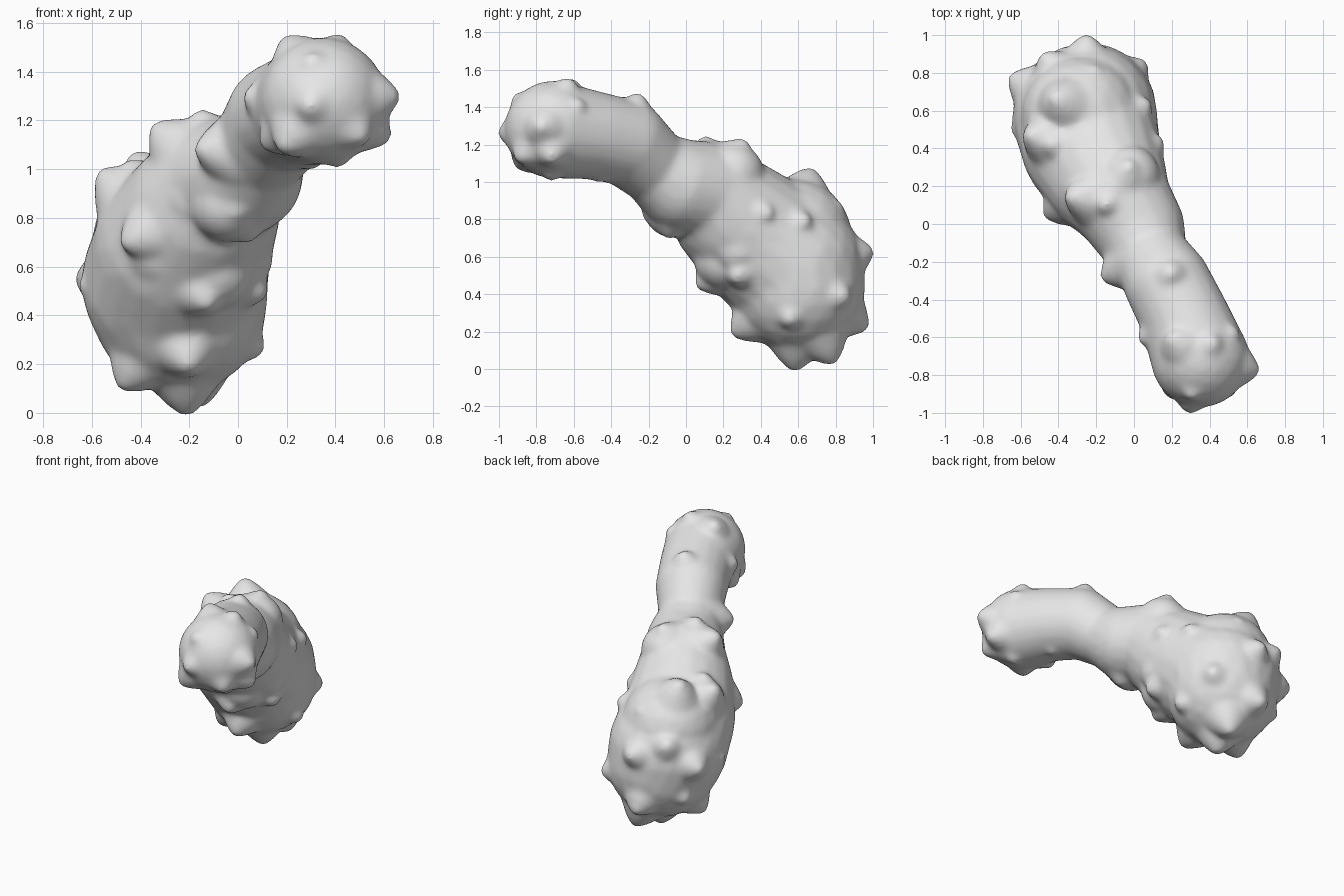
import bpy
import bmesh
from mathutils import Vector, Matrix

default_cube = bpy.data.objects.get("Cube")
if default_cube:
    bpy.data.objects.remove(default_cube, do_unlink=True)

# One plain grey material
grey = bpy.data.materials.new("plain grey")
grey.use_nodes = True
colour = (0.8, 0.8, 0.8, 1)
grey.diffuse_color = colour
grey.node_tree.nodes["Principled BSDF"].inputs["Base Color"].default_value = colour

# Bent spine, from the narrow end to the wide end: x, y, z, radius
spine = [
    (.35, -.71, 1.28, .262), (.27, -.5, 1.25, .238), (.18, -.32, 1.21, .232),
    (.08, -.16, 1.07, .2), (.02, -.02, .98, .25), (-.08, .14, .94, .275),
    (-.15, .25, .82, .325), (-.23, .42, .67, .37), (-.26, .57, .54, .385),
    (-.24, .6, .44, .36),
]
hump = [(-.23, .42, .67, .36), (-.28, .57, .7, .32)]

# Broad swellings at the shoulders and the collar around the waist
swellings = [
    (.19, -.3, 1.3, .15), (-.2, .12, 1.04, .15), (-.03, .25, 1.04, .17),
    (.09, .02, .94, .155), (-.04, -.07, .86, .16), (-.1, .21, .59, .17),
    (-.3, .21, .67, .18), (.0, .29, .64, .145), (0, -.16, 1.04, .15),
    (-.1, .18, 1.07, .15), (-.17, .03, .88, .14),
]

# Tips of the knobs on each stretch of the body
head_knobs = [
    (.29, -1, 1.26), (.19, -.6, 1.54), (.42, -.62, 1.55), (.66, -.78, 1.3),
    (.62, -.72, 1.12), (.1, -.7, 1.09), (.03, -.62, 1.3), (.54, -.56, 1.42),
    (.42, -.72, 1.01), (.3, -.92, 1.46), (.52, -.9, 1.12), (.18, -.9, 1.08),
    (.3, -.45, 1), (.15, -.35, .98),
]
neck_knobs = [
    (.2, -.25, 1.47), (.44, -.38, 1.2), (-.17, -.29, 1.08), (.32, -.2, 1.12),
    (-.16, .1, 1.24), (-.35, .14, 1.18), (.25, .04, .93), (-.02, -.22, .8),
    (0, 0, .68), (-.02, .32, 1.22), (.15, .45, .83), (-.36, .09, .98),
    (-.25, -.05, .82), (.13, -.06, .79), (.03, -.1, .7),
]
body_knobs = [
    (-.42, .67, 1.07), (-.57, .47, .99), (-.46, .42, 1.03), (-.66, .78, .55),
    (-.65, .5, .52), (-.48, .48, .1), (-.47, .04, .69), (-.21, .58, -.01),
    (-.15, .79, .03), (.1, .55, .25), (.06, .86, .38), (-.25, 1, .63),
    (-.28, .97, .22), (.11, .26, .48), (-.48, .9, .72), (-.12, .06, .44),
    (-.2, .25, .18), (-.2, .83, .88), (.08, .65, .8), (.15, .36, .72),
    (-.55, .78, .3), (-.58, .35, .75),
]


def add_ball(bm, centre, radius):
    bmesh.ops.create_icosphere(
        bm, subdivisions=3, radius=radius, matrix=Matrix.Translation(centre))


def add_chain(bm, links, steps):
    """Overlapping balls that taper from each link to the next."""
    for a, b in zip(links, links[1:]):
        for step in range(steps + 1):
            x, y, z, radius = Vector(a).lerp(Vector(b), step / steps)
            add_ball(bm, (x, y, z), radius)


def add_knob(bm, tip):
    """Rounded bump with a wide foot, pointing away from the spine."""
    tip = Vector(tip)
    root = min(spine + hump, key=lambda s: (tip - Vector(s[:3])).length - s[3])
    outward = (tip - Vector(root[:3])).normalized()
    links = []
    for depth, radius in ((.05, .055), (.13, .115), (.23, .18)):
        links.append((*(tip - outward * depth), radius))
    add_chain(bm, links, steps=3)


# Gather all the volumes in one mesh
bm = bmesh.new()
add_chain(bm, spine, steps=6)
add_chain(bm, hump, steps=6)
for x, y, z, radius in swellings:
    add_ball(bm, (x, y, z), radius)
for tip in head_knobs + neck_knobs + body_knobs:
    add_knob(bm, tip)
mesh = bpy.data.meshes.new("lumpy_body")
bm.to_mesh(mesh)
bm.free()
mesh.materials.append(grey)
body = bpy.data.objects.new("lumpy_body", mesh)
bpy.context.collection.objects.link(body)

# Fuse the volumes into a single skin and soften the creases
fuse = body.modifiers.new("fuse", "REMESH")
fuse.mode = "VOXEL"
fuse.voxel_size = .015
fuse.use_smooth_shade = True
soften = body.modifiers.new("soften", "SMOOTH")
soften.factor = .5
soften.iterations = 16
